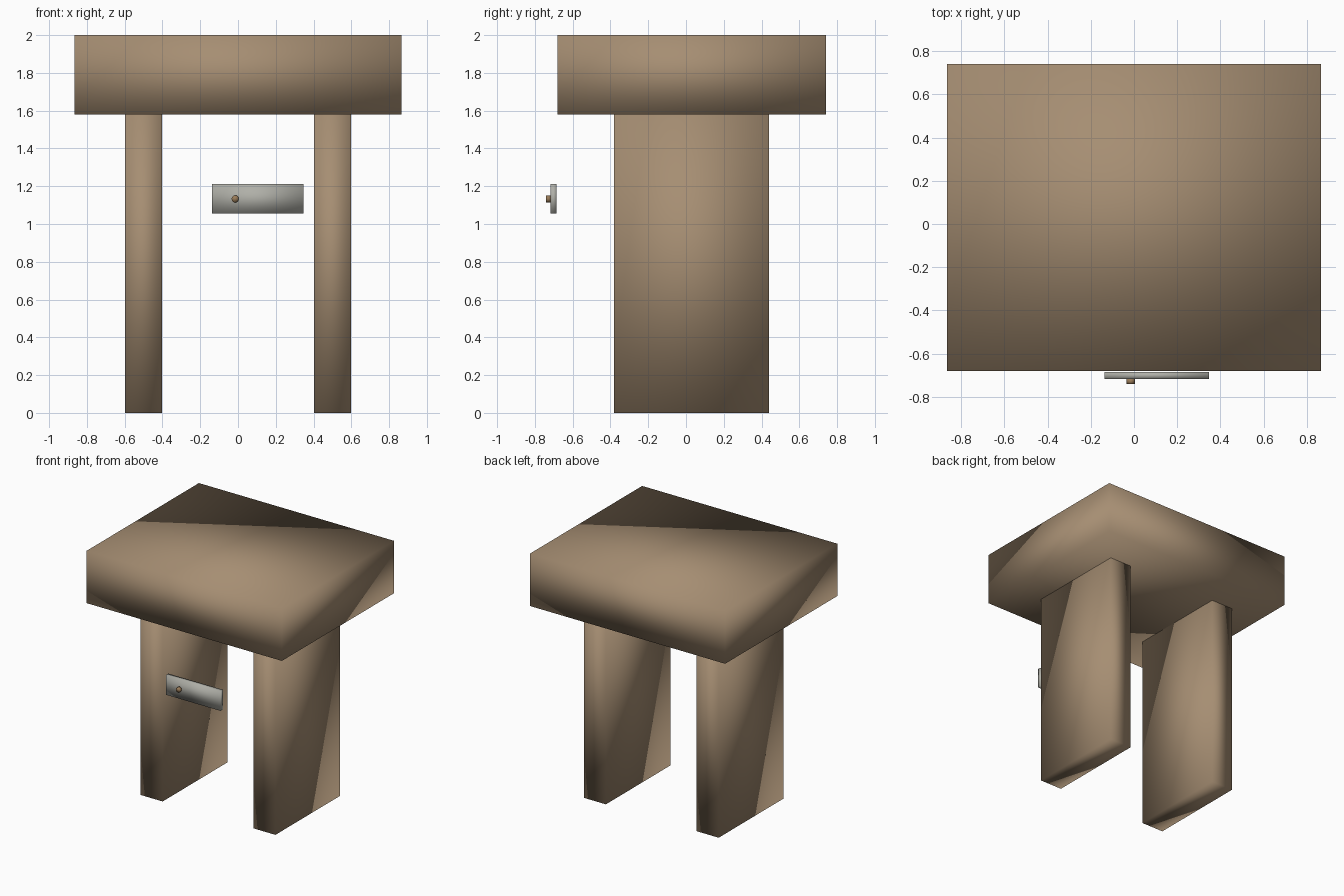
import bpy
from math import pi

cube = bpy.data.objects.get("Cube")
if cube:
    bpy.data.objects.remove(cube, do_unlink=True)


def material(name, rgb):
    mat = bpy.data.materials.new(name)
    mat.use_nodes = True
    mat.diffuse_color = (*rgb, 1)
    mat.node_tree.nodes["Principled BSDF"].inputs["Base Color"].default_value = (*rgb, 1)
    return mat


wood = material("wood", (0.38, 0.27, 0.17))
metal = material("pale_metal", (0.43, 0.43, 0.39))
brass = material("brown_stud", (0.32, 0.20, 0.10))


def finish(name, mat):
    obj = bpy.context.object
    obj.name = name
    obj.data.materials.append(mat)
    bpy.ops.object.transform_apply(location=False, rotation=True, scale=True)
    # Normals blend softly across every edge of each block
    bpy.ops.object.shade_smooth()
    return obj


def box(name, low, high, mat):
    bpy.ops.mesh.primitive_cube_add(size=1, location=[(a + b) / 2 for a, b in zip(low, high)])
    bpy.context.object.scale = [b - a for a, b in zip(low, high)]
    return finish(name, mat)


# Thick top slab
box("top_slab", (-0.865, -0.68, 1.58), (0.865, 0.74, 2.0), wood)

# Two broad panel legs
for side, x in (("right", -0.5), ("left", 0.5)):
    box(side + "_leg", (x - 0.098, -0.38, 0), (x + 0.098, 0.44, 1.58), wood)

# Floating plate in front
box("front_plate", (-0.137, -0.717, 1.055), (0.347, -0.685, 1.212), metal)

# Small round stud on the plate
bpy.ops.mesh.primitive_cylinder_add(vertices=16, radius=0.019, depth=0.024,
                                    location=(-0.015, -0.728, 1.133),
                                    rotation=(pi / 2, 0, 0))
finish("plate_stud", brass)
